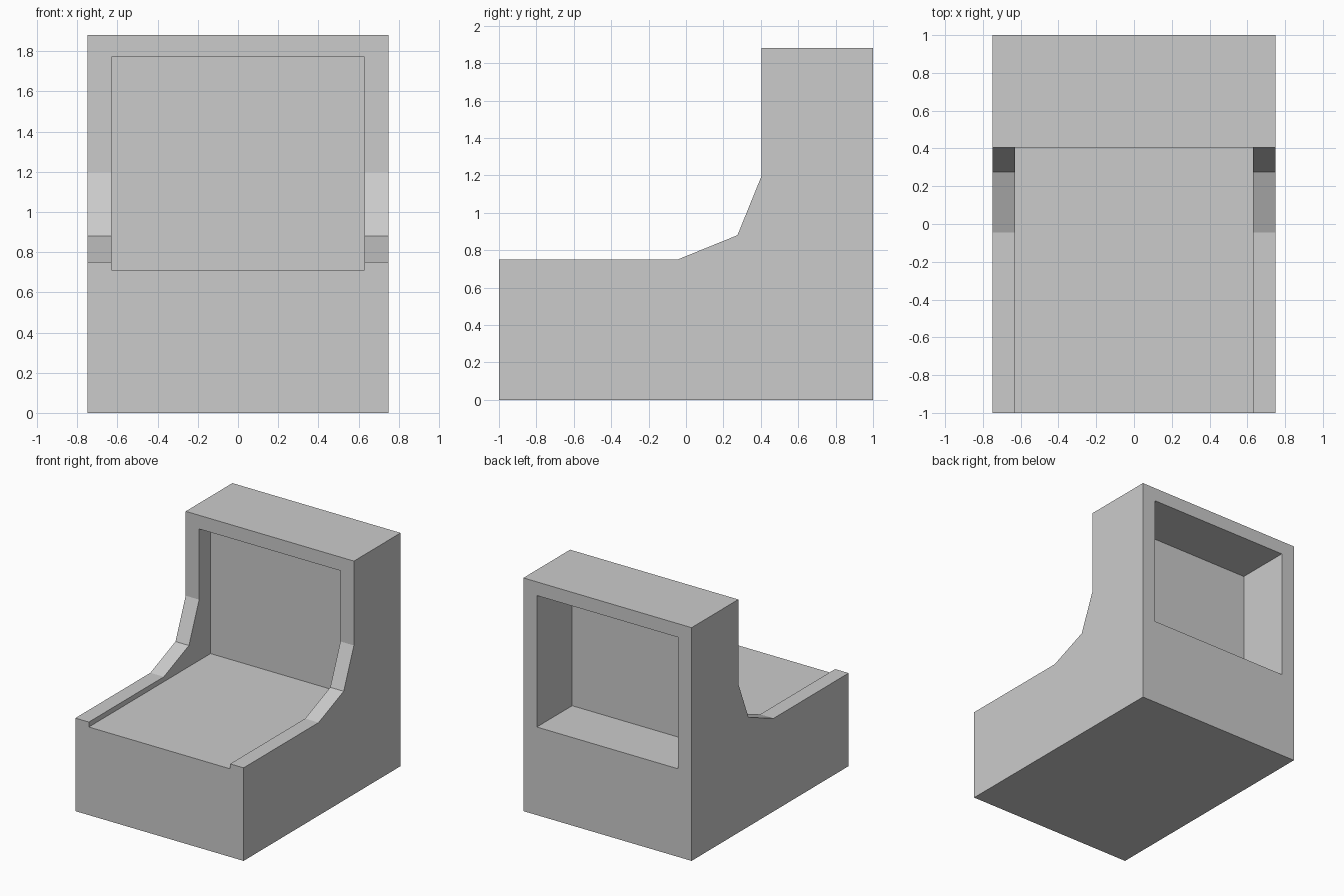
import bpy, bmesh

if "Cube" in bpy.data.objects:
    bpy.data.objects.remove(bpy.data.objects["Cube"])


def make_object(name, bm):
    mesh = bpy.data.meshes.new(name)
    bmesh.ops.recalc_face_normals(bm, faces=bm.faces)
    bm.to_mesh(mesh)
    bm.free()
    obj = bpy.data.objects.new(name, mesh)
    bpy.context.collection.objects.link(obj)
    return obj


def extrude_profile(name, profile, half_width):
    """Extrude a (y, z) outline symmetrically along x."""
    bm = bmesh.new()
    face = bm.faces.new([bm.verts.new((-half_width, y, z)) for y, z in profile])
    ext = bmesh.ops.extrude_face_region(bm, geom=[face])
    moved = [v for v in ext["geom"] if isinstance(v, bmesh.types.BMVert)]
    bmesh.ops.translate(bm, verts=moved, vec=(2 * half_width, 0, 0))
    return make_object(name, bm)


INNER = 0.63            # half width of the recess
FLOOR, CEILING = 0.71, 1.77

# L-shaped housing
housing = extrude_profile("housing", [
    (-1, 0), (1, 0), (1, 1.88), (0.405, 1.88), (0.405, 1.2),
    (0.275, 0.88), (-0.045, 0.75), (-1, 0.75)], 0.75)

# Through channel: sunken deck at the front, opening at the back
cutter = extrude_profile("channel_cutter", [
    (-1.2, FLOOR), (1.2, FLOOR), (1.2, CEILING), (-1.2, CEILING)], INNER)
cutter.hide_render = True

cut = housing.modifiers.new("channel", 'BOOLEAN')
cut.operation = 'DIFFERENCE'
cut.solver = 'EXACT'
cut.object = cutter
bpy.context.view_layer.objects.active = housing
bpy.ops.object.modifier_apply(modifier=cut.name)
bpy.data.objects.remove(cutter)

# Flat screen panel standing inside the opening
bm = bmesh.new()
bm.faces.new([bm.verts.new((x, 0.55, z)) for x, z in (
    (-INNER, FLOOR), (INNER, FLOOR), (INNER, CEILING), (-INNER, CEILING))])
make_object("screen_panel", bm)
